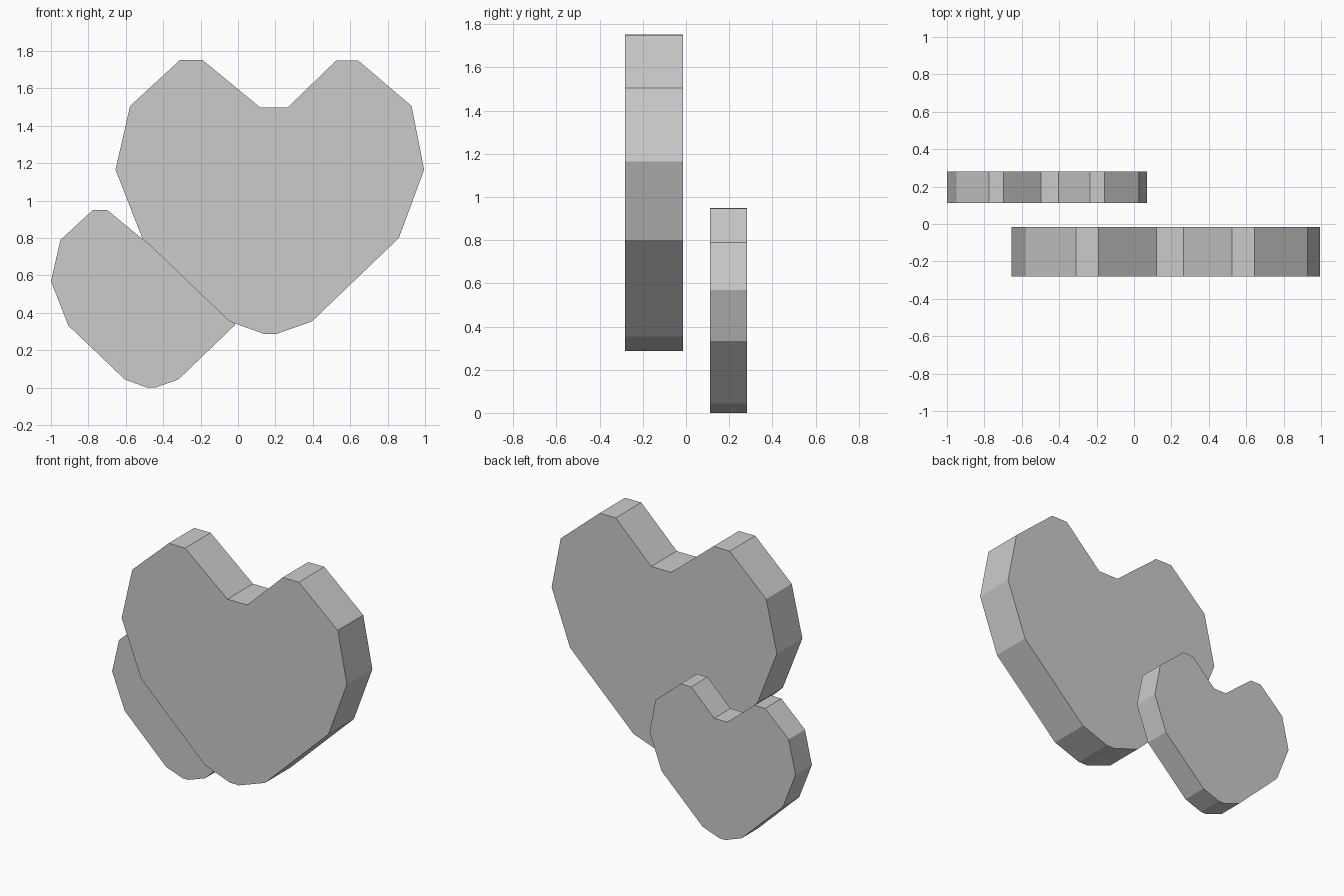
import bpy, bmesh

if "Cube" in bpy.data.objects:
    bpy.data.objects.remove(bpy.data.objects["Cube"])

# Heart outline (x, z) in the front view, measured from its lower left corner
OUTLINE = [
    (0.795, 0.0), (0.86, 0.0), (1.05, 0.067), (1.515, 0.513), (1.65, 0.878),
    (1.583, 1.219), (1.298, 1.462), (1.18, 1.462), (0.92, 1.21), (0.775, 1.21),
    (0.465, 1.465), (0.345, 1.465), (0.078, 1.219), (0.0, 0.878),
    (0.143, 0.513), (0.61, 0.067),
]


def heart(name, x, z, y_front, y_back, scale):
    """Extrude the heart outline from y_front to y_back."""
    bm = bmesh.new()
    verts = [bm.verts.new((x + px * scale, y_front, z + pz * scale))
             for px, pz in OUTLINE]
    face = bm.faces.new(verts)
    ext = bmesh.ops.extrude_face_region(bm, geom=[face], use_keep_orig=True)
    moved = [g for g in ext["geom"] if isinstance(g, bmesh.types.BMVert)]
    bmesh.ops.translate(bm, verts=moved, vec=(0, y_back - y_front, 0))
    bmesh.ops.recalc_face_normals(bm, faces=bm.faces[:])
    mesh = bpy.data.meshes.new(name)
    bm.to_mesh(mesh)
    bm.free()
    obj = bpy.data.objects.new(name, mesh)
    bpy.context.collection.objects.link(obj)
    return obj


# Large heart in front, small heart behind and lower
heart("large_heart", -0.655, 0.287, -0.282, -0.015, 1.0)
heart("small_heart", -1.0, 0.0, 0.111, 0.282, 0.648)
